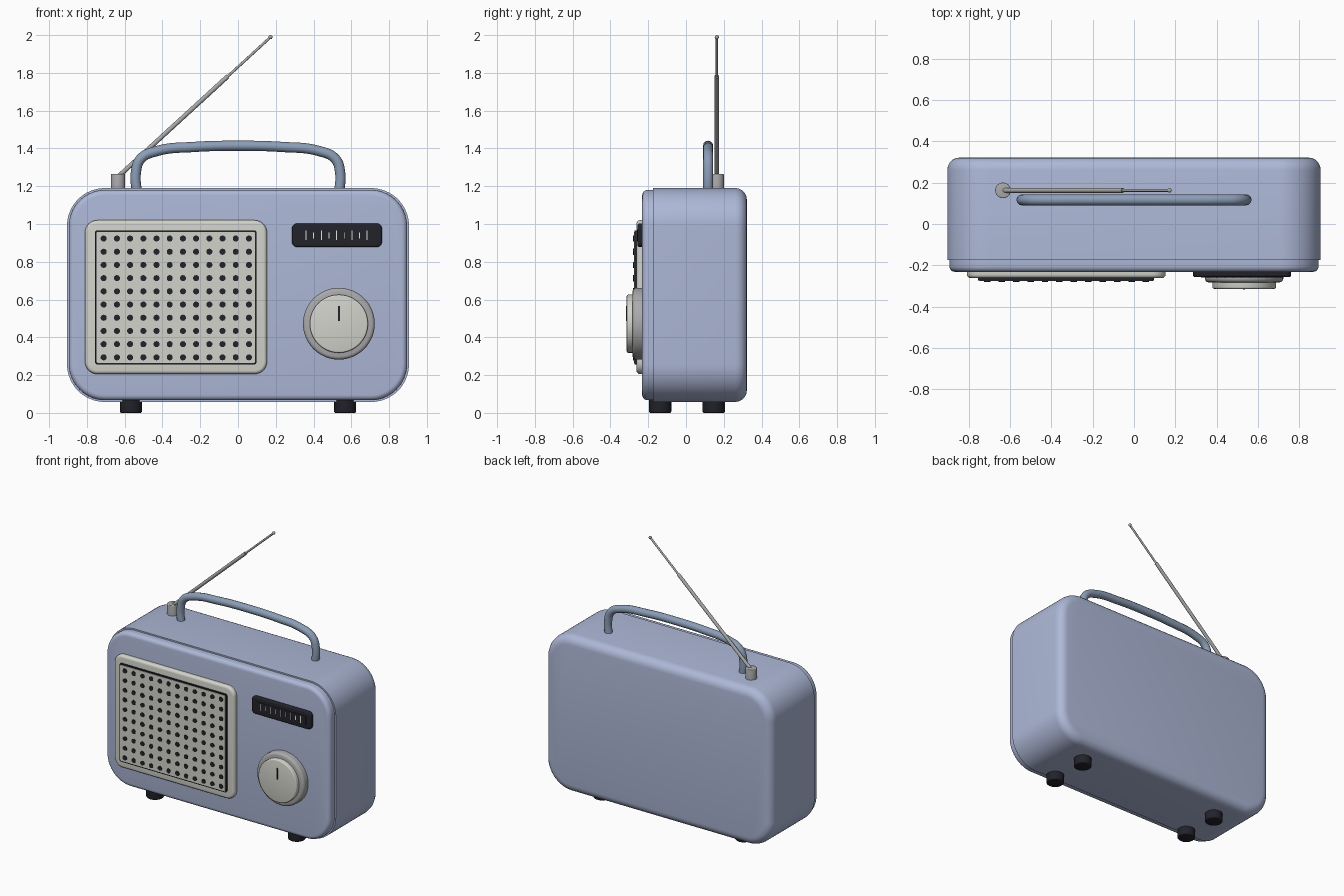
import bpy, bmesh, math
from mathutils import Vector, Matrix

cube = bpy.data.objects.get("Cube")
if cube:
    bpy.data.objects.remove(cube, do_unlink=True)


def material(name, r, g, b):
    m = bpy.data.materials.new(name)
    m.use_nodes = True
    m.diffuse_color = (r, g, b, 1)
    bsdf = next(n for n in m.node_tree.nodes if n.type == 'BSDF_PRINCIPLED')
    bsdf.inputs["Base Color"].default_value = (r, g, b, 1)
    return m


BLUE = material("powder blue", 0.42, 0.48, 0.68)
HANDLE = material("slate blue", 0.26, 0.34, 0.47)
CREAM = material("warm light grey", 0.65, 0.65, 0.60)
METAL = material("metal grey", 0.40, 0.40, 0.41)
BLACK = material("soft black", 0.016, 0.016, 0.024)
WHITE = material("tick white", 0.80, 0.80, 0.78)


def finish(name, bm, mat):
    bmesh.ops.recalc_face_normals(bm, faces=bm.faces)
    mesh = bpy.data.meshes.new(name)
    bm.to_mesh(mesh)
    bm.free()
    ob = bpy.data.objects.new(name, mesh)
    bpy.context.collection.objects.link(ob)
    mesh.materials.append(mat)
    bpy.ops.object.select_all(action='DESELECT')
    ob.select_set(True)
    bpy.context.view_layer.objects.active = ob
    bpy.ops.object.shade_smooth_by_angle(angle=math.radians(35))
    return ob


def slab(name, x, z, y, radius, mat, bevel=0, side=0, steps=10):
    """Rounded rectangle in x-z, extruded over y; bevels the rim at y[side]."""
    bm = bmesh.new()
    ring = []
    corners = [(x[1], z[1], 1, 1), (x[0], z[1], -1, 1), (x[0], z[0], -1, -1), (x[1], z[0], 1, -1)]
    for q, (cx, cz, sx, sz) in enumerate(corners):
        for i in range(steps + 1 if radius else 1):
            a = math.pi / 2 * (q + i / steps)
            ring.append(bm.verts.new((cx + radius * (math.cos(a) - sx), y[0],
                                      cz + radius * (math.sin(a) - sz))))
    face = bm.faces.new(ring)
    new = bmesh.ops.extrude_face_region(bm, geom=[face])["geom"]
    for v in new:
        if isinstance(v, bmesh.types.BMVert):
            v.co.y = y[1]
    if bevel:
        rim = [e for e in bm.edges if all(abs(v.co.y - y[side]) < 1e-5 for v in e.verts)]
        bmesh.ops.bevel(bm, geom=rim, offset=bevel, segments=5, profile=0.5, affect='EDGES')
    return finish(name, bm, mat)


def rod(name, start, end, radius, mat, sides=24, bevel=0):
    """Cylinder between two points, with an optional bevel at the far rim."""
    bm = bmesh.new()
    a, b = Vector(start), Vector(end)
    turn = (b - a).to_track_quat('Z', 'Y').to_matrix().to_4x4()
    length = (b - a).length
    bmesh.ops.create_cone(bm, cap_ends=True, segments=sides, radius1=radius,
                          radius2=radius, depth=length)
    if bevel:
        rim = [e for e in bm.edges if all(v.co.z > 0 for v in e.verts)]
        bmesh.ops.bevel(bm, geom=rim, offset=bevel, segments=3, profile=0.5, affect='EDGES')
    bmesh.ops.transform(bm, matrix=Matrix.Translation((a + b) / 2) @ turn, verts=bm.verts)
    return finish(name, bm, mat)


# Case: rear shell and slightly smaller front panel
slab("rear_shell", (-0.905, 0.905), (0.058, 1.19), (-0.175, 0.322), 0.2, BLUE, 0.06, 1, 16)
slab("front_panel", (-0.895, 0.895), (0.067, 1.18), (-0.232, -0.17), 0.192, BLUE, 0.028, 0, 16)

# Speaker: frame, dark backing, face plate and holes
slab("speaker_frame", (-0.81, 0.153), (0.206, 1.02), (-0.262, -0.225), 0.065, CREAM, 0.018)
slab("speaker_backing", (-0.757, 0.098), (0.257, 0.966), (-0.273, -0.25), 0.012, BLACK)
slab("speaker_plate", (-0.749, 0.091), (0.265, 0.958), (-0.276, -0.27), 0.008, CREAM)
bm = bmesh.new()
face_front = Matrix.Rotation(math.pi / 2, 4, 'X')
for col in range(12):
    for row in range(10):
        spot = Matrix.Translation((-0.711 + 0.0699 * col, -0.277, 0.294 + 0.0699 * row))
        bmesh.ops.create_cone(bm, cap_ends=True, segments=10, radius1=0.0165, radius2=0.0165,
                              depth=0.006, matrix=spot @ face_front)
finish("speaker_holes", bm, BLACK)

# Tuning window with its scale
slab("tuning_window", (0.286, 0.762), (0.878, 1.003), (-0.257, -0.225), 0.028, BLACK, 0.01)
slab("tuning_scale", (0.324, 0.724), (0.907, 0.972), (-0.26, -0.25), 0.004, BLACK)
for i in range(9):
    cx, half = 0.36 + 0.0405 * i, 0.016 if i % 2 else 0.026
    slab("scale_tick", (cx - 0.0025, cx + 0.0025), (0.94 - half, 0.94 + half),
         (-0.262, -0.257), 0, WHITE)

# Tuning knob
KX, KZ = 0.534, 0.472
rod("knob_ring", (KX, -0.225, KZ), (KX, -0.283, KZ), 0.19, METAL, 48, 0.018)
rod("knob_cap", (KX, -0.27, KZ), (KX, -0.314, KZ), 0.154, CREAM, 48, 0.008)
slab("knob_pointer", (KX - 0.005, KX + 0.005), (0.487, 0.567), (-0.318, -0.312), 0, BLACK)

# Feet
for fx in (-0.567, 0.567):
    for fy in (-0.137, 0.147):
        rod("foot", (fx, fy, 0.08), (fx, fy, 0), 0.059, BLACK, 24, 0.008)

# Carrying handle: a swept tube, mirrored about the middle
half = [(0.535, 1.16), (0.541, 1.27), (0.515, 1.345), (0.43, 1.386), (0.23, 1.408)]
path = [(-px, pz) for px, pz in half] + [(0, 1.414)] + half[::-1]
curve = bpy.data.curves.new("handle_path", 'CURVE')
curve.dimensions = '3D'
curve.bevel_depth = 0.027
curve.bevel_resolution = 4
curve.resolution_u = 8
spline = curve.splines.new('BEZIER')
spline.bezier_points.add(len(path) - 1)
for p, (px, pz) in zip(spline.bezier_points, path):
    p.co = (px, 0.117, pz)
    p.handle_left_type = p.handle_right_type = 'AUTO'
curve.materials.append(HANDLE)
bpy.context.collection.objects.link(bpy.data.objects.new("carrying_handle", curve))

# Telescopic antenna
AY = 0.163
foot, tip = Vector((-0.635, AY, 1.25)), Vector((0.172, AY, 1.989))
joint = foot.lerp(tip, 0.72)
rod("antenna_socket", (-0.635, AY, 1.17), (-0.635, AY, 1.265), 0.038, METAL, 24, 0.005)
rod("antenna_lower", foot, joint, 0.012, METAL, 12)
rod("antenna_upper", joint, tip, 0.007, METAL, 12)
bm = bmesh.new()
bmesh.ops.create_uvsphere(bm, u_segments=12, v_segments=8, radius=0.011,
                          matrix=Matrix.Translation(tip))
finish("antenna_tip", bm, METAL)
